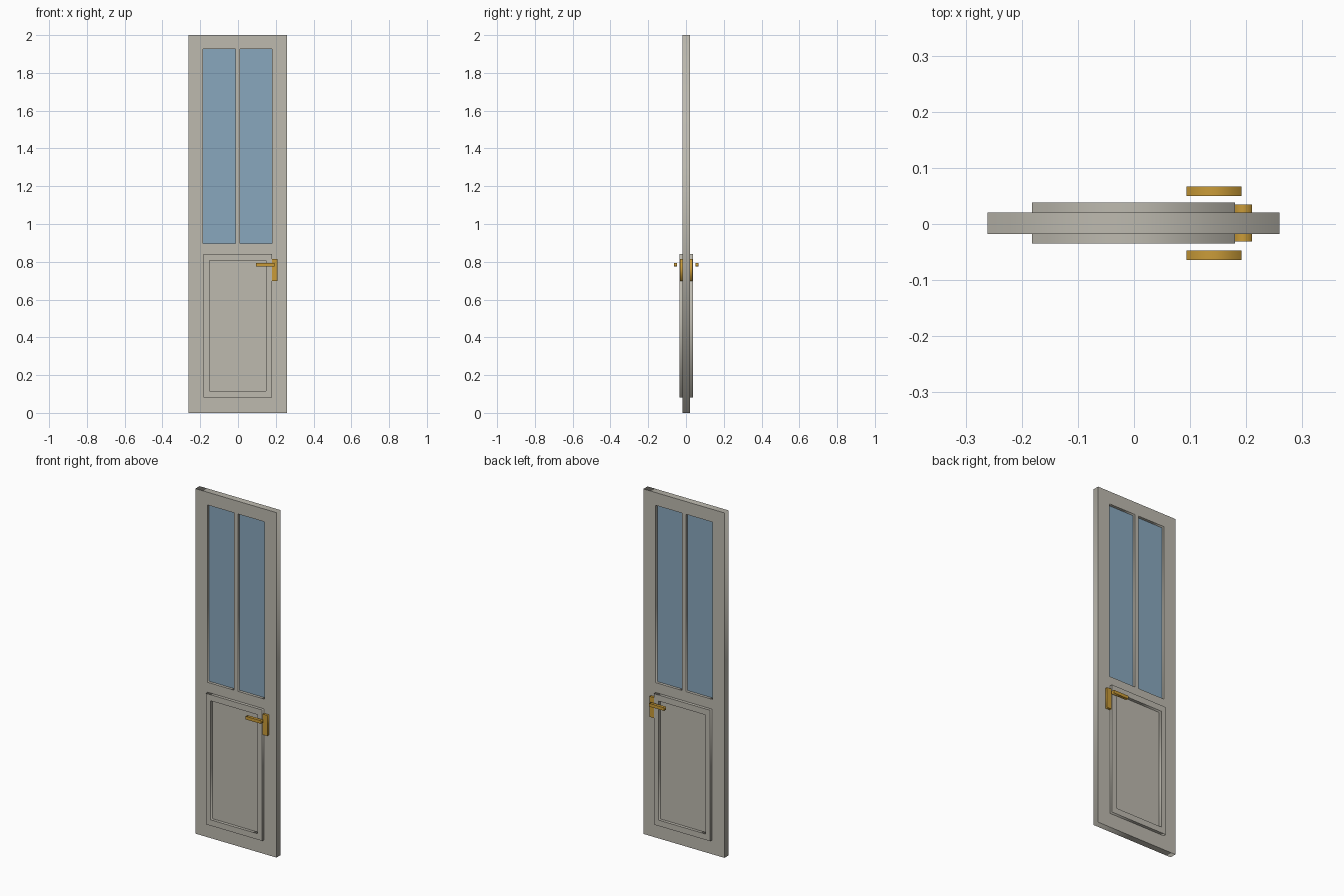
import bpy
import math
from mathutils import Matrix

if "Cube" in bpy.data.objects:
    bpy.data.objects.remove(bpy.data.objects["Cube"])

CX, CY = -0.001, 0.0015   # centre plane of the door leaf


def material(name, rgb):
    m = bpy.data.materials.new(name)
    m.diffuse_color = (*rgb, 1)
    m.use_nodes = True
    m.node_tree.nodes["Principled BSDF"].inputs["Base Color"].default_value = m.diffuse_color
    return m


GREY = material("warm grey paint", (0.51, 0.49, 0.43))
BLUE = material("blue glass", (0.25, 0.39, 0.51))
GOLD = material("brass", (0.59, 0.33, 0.04))


def add(name, mesh, mat):
    mesh.name = name
    mesh.materials.clear()
    mesh.materials.append(mat)
    obj = bpy.data.objects.new(name, mesh)
    bpy.context.collection.objects.link(obj)
    return obj


def slab(name, mat, y0, y1, *rects):
    """Upright slab from y0 to y1; first rect (x0, x1, z0, z1) is the outline, the rest are openings."""
    curve = bpy.data.curves.new(name, 'CURVE')
    curve.dimensions = '2D'
    curve.fill_mode = 'BOTH'
    curve.extrude = abs(y1 - y0) / 2
    for x0, x1, z0, z1 in rects:
        s = curve.splines.new('POLY')
        s.points.add(3)
        for p, (x, z) in zip(s.points, ((x0, z0), (x1, z0), (x1, z1), (x0, z1))):
            p.co = (x, z, 0, 1)
        s.use_cyclic_u = True
    temp = bpy.data.objects.new(name + "_outline", curve)
    mesh = bpy.data.meshes.new_from_object(temp)
    bpy.data.objects.remove(temp)
    bpy.data.curves.remove(curve)
    mesh.transform(Matrix.Translation((0, (y0 + y1) / 2, 0)) @ Matrix.Rotation(math.pi / 2, 4, 'X'))
    return add(name, mesh, mat)


# Door leaf with two tall window openings
panes = [(-0.184, -0.014, 0.898, 1.926), (0.011, 0.181, 0.898, 1.926)]
slab("door_leaf", GREY, CY - 0.019, CY + 0.019, (-0.261, 0.259, 0, 2), *panes)

# Glass panes in the middle of the leaf
for side, pane in zip(("left", "right"), panes):
    slab(side + "_glass", BLUE, CY - 0.003, CY + 0.003, pane)

# Raised moulding, lock plate and lever on both faces
for face, s in (("front", -1), ("back", 1)):
    slab(face + "_moulding", GREY, CY + s * 0.018, CY + s * 0.0365,
         (-0.182, 0.18, 0.082, 0.841), (-0.152, 0.149, 0.116, 0.806))
    slab(face + "_lock_plate", GOLD, CY + s * 0.018, CY + s * 0.033,
         (0.18, 0.21, 0.697, 0.816))
    slab(face + "_lever", GOLD, CY + s * 0.0485, CY + s * 0.0655,
         (0.094, 0.192, 0.775, 0.793))
